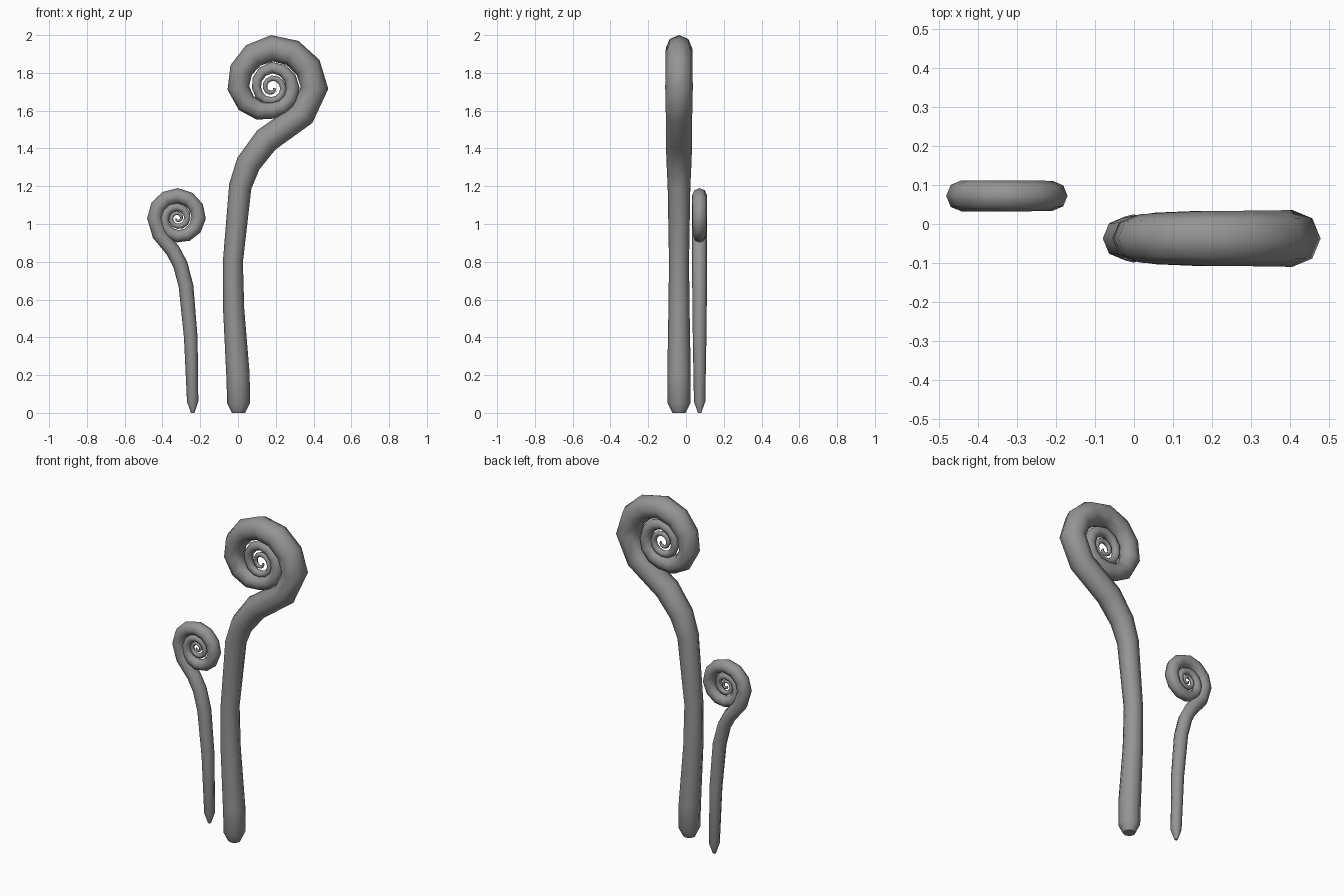
import bpy, bmesh, math
from mathutils import Vector

if "Cube" in bpy.data.objects:
    bpy.data.objects.remove(bpy.data.objects["Cube"])

SIDES = 8

# dark grey surface
dark = bpy.data.materials.new("dark_grey")
dark.diffuse_color = (0.3, 0.3, 0.3, 1)
dark.use_nodes = True
dark.node_tree.nodes["Principled BSDF"].inputs["Base Color"].default_value = dark.diffuse_color


def table(values, t):
    """Linear lookup in values spaced one quarter turn apart."""
    i = min(int(t), len(values) - 2)
    return values[i] + (values[i + 1] - values[i]) * (t - i)


def fiddlehead(name, y, stem, centre, coil, thick, turn):
    # stem points are (x, z, tube radius); the coil is added in 30 degree steps
    pts = list(stem)
    start = 0 if turn > 0 else math.pi
    for k in range(3 * (len(coil) - 1) + 1):
        t = k / 3
        a = start + turn * t * math.pi / 2
        d = table(coil, t)
        pts.append((centre[0] + d * math.cos(a), centre[1] + d * math.sin(a), table(thick, t)))

    # sweep a round section along the flat path
    bm = bmesh.new()
    path = [Vector((x, y, z)) for x, z, r in pts]
    rings = []
    for i, p in enumerate(path):
        before = (p - path[max(i - 1, 0)]).normalized()
        after = (path[min(i + 1, len(path) - 1)] - p).normalized()
        tan = (before + after).normalized()
        n = Vector((tan.z, 0, -tan.x))
        r = pts[i][2]
        ring = []
        for s in range(SIDES):
            a = 2 * math.pi * s / SIDES
            ring.append(bm.verts.new(p + r * (math.cos(a) * n + math.sin(a) * Vector((0, 1, 0)))))
        rings.append(ring)
    for r0, r1 in zip(rings, rings[1:]):
        for s in range(SIDES):
            q = (s + 1) % SIDES
            bm.faces.new((r0[s], r0[q], r1[q], r1[s]))
    bm.faces.new(rings[0][::-1])
    bm.faces.new(rings[-1])
    bmesh.ops.recalc_face_normals(bm, faces=bm.faces)
    mesh = bpy.data.meshes.new(name)
    bm.to_mesh(mesh)
    bm.free()
    mesh.materials.append(dark)
    ob = bpy.data.objects.new(name, mesh)
    bpy.context.collection.objects.link(ob)
    bpy.context.view_layer.objects.active = ob
    ob.select_set(True)
    bpy.ops.object.shade_smooth_by_angle(angle=math.radians(50))
    ob.select_set(False)


# tall frond, curling anticlockwise
fiddlehead("tall_fiddlehead", -0.037,
           [(0.003, 0, 0.035), (0.003, 0.05, 0.06), (0, 0.2, 0.062), (-0.023, 0.55, 0.056),
            (-0.027, 0.8, 0.053), (0.012, 1.2, 0.06), (0.055, 1.32, 0.066),
            (0.15, 1.445, 0.07), (0.34, 1.58, 0.07)],
           (0.18, 1.72),
           [0.225, 0.21, 0.178, 0.118, 0.11, 0.108, 0.082, 0.068, 0.06, 0.052, 0.036, 0.024, 0.012],
           [0.073, 0.07, 0.058, 0.045, 0.036, 0.03, 0.024, 0.02, 0.017, 0.014, 0.012, 0.01, 0.006], 1)

# short frond, curling clockwise
fiddlehead("short_fiddlehead", 0.072,
           [(-0.24, 0, 0.009), (-0.24, 0.06, 0.03), (-0.25, 0.4, 0.036), (-0.275, 0.67, 0.039),
            (-0.305, 0.785, 0.039), (-0.345, 0.86, 0.039), (-0.415, 0.945, 0.04)],
           (-0.32, 1.03),
           [0.121, 0.12, 0.112, 0.095, 0.07, 0.06, 0.052, 0.042, 0.034, 0.028, 0.02, 0.014, 0.006],
           [0.04, 0.04, 0.038, 0.033, 0.025, 0.021, 0.017, 0.014, 0.011, 0.01, 0.008, 0.006, 0.004], -1)
